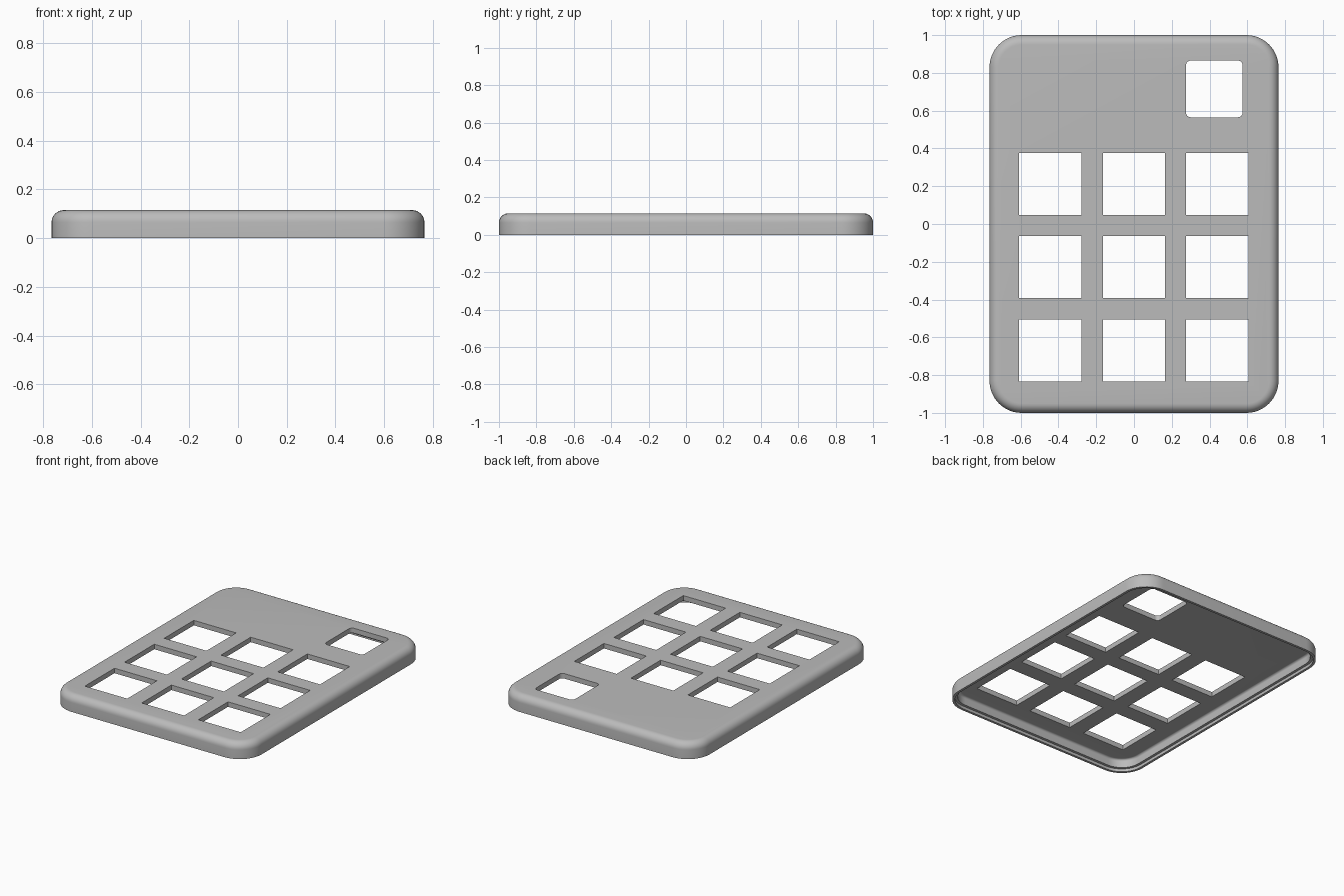
import bpy, bmesh, math

cube = bpy.data.objects.get("Cube")
if cube:
    bpy.data.objects.remove(cube, do_unlink=True)

W, L, H = 0.765, 1.0, 0.115      # half width, half length, height
CORNER, FILLET, WALL = 0.17, 0.05, 0.035
LIP_W, LIP_H = 0.017, 0.02       # stepped rim under the edge

grey = bpy.data.materials.new("plain_grey")
grey.use_nodes = True
colour = (0.5, 0.5, 0.5, 1)
grey.diffuse_color = colour
grey.node_tree.nodes["Principled BSDF"].inputs["Base Color"].default_value = colour


def rounded_ring(bm, cx, cy, hw, hl, r, z, steps):
    """One rounded-rectangle loop of vertices."""
    verts = []
    for i, (sx, sy) in enumerate(((1, 1), (-1, 1), (-1, -1), (1, -1))):
        for k in range(steps + 1):
            a = (i + k / steps) * math.pi / 2
            verts.append(bm.verts.new((cx + sx * (hw - r) + r * math.cos(a),
                                       cy + sy * (hl - r) + r * math.sin(a), z)))
    return verts


def loft(bm, rings):
    """Skin loops bottom to top and cap both ends."""
    for a, b in zip(rings, rings[1:]):
        for i in range(len(a)):
            j = (i + 1) % len(a)
            bm.faces.new((a[i], a[j], b[j], b[i]))
    bm.faces.new(rings[0][::-1])
    bm.faces.new(rings[-1])


def finish(bm, name):
    bmesh.ops.recalc_face_normals(bm, faces=bm.faces)
    mesh = bpy.data.meshes.new(name)
    bm.to_mesh(mesh)
    bm.free()
    mesh.materials.append(grey)
    obj = bpy.data.objects.new(name, mesh)
    bpy.context.collection.objects.link(obj)
    return obj


def fillet(inset, top, r, steps=8):
    """Quarter round from the side wall over to the flat top."""
    arc = [k / steps * math.pi / 2 for k in range(steps + 1)]
    return [(inset + r - r * math.cos(a), top - r + r * math.sin(a)) for a in arc]


# Hollow shell: outside over the fillet, then back down the inside to the lip
inner = fillet(WALL, H - WALL, FILLET - WALL)
profile = [(0, 0)] + fillet(0, H, FILLET)
inside = inner[::-1] + [(WALL, LIP_H), (LIP_W, LIP_H), (LIP_W, 0)]
bm = bmesh.new()
path = profile[::-1] + inside[::-1]
rings = [rounded_ring(bm, 0, 0, W - d, L - d, CORNER - d, z, 12) for d, z in path]
loft(bm, rings)
cover = finish(bm, "keypad_cover")

# Cutters: nine square key openings and one rounded opening
bm = bmesh.new()
for x in (-0.443, 0, 0.441):
    for y in (0.212, -0.228, -0.67):
        mat = [bm.verts.new((x + sx * 0.165, y + sy * 0.165, z))
               for z in (0.03, 0.2) for sx, sy in ((1, 1), (-1, 1), (-1, -1), (1, -1))]
        loft(bm, [mat[:4], mat[4:]])
loft(bm, [rounded_ring(bm, 0.425, 0.715, 0.15, 0.15, 0.025, z, 6) for z in (0.03, 0.2)])
cutter = finish(bm, "opening_cutter")
cutter.hide_render = True

cut = cover.modifiers.new("openings", "BOOLEAN")
cut.object = cutter
cut.operation = "DIFFERENCE"
cut.solver = "EXACT"
bpy.ops.object.select_all(action="DESELECT")
bpy.context.view_layer.objects.active = cover
cover.select_set(True)
bpy.ops.object.modifier_apply(modifier=cut.name)
bpy.data.objects.remove(cutter, do_unlink=True)
bpy.ops.object.shade_smooth_by_angle(angle=math.radians(30))
